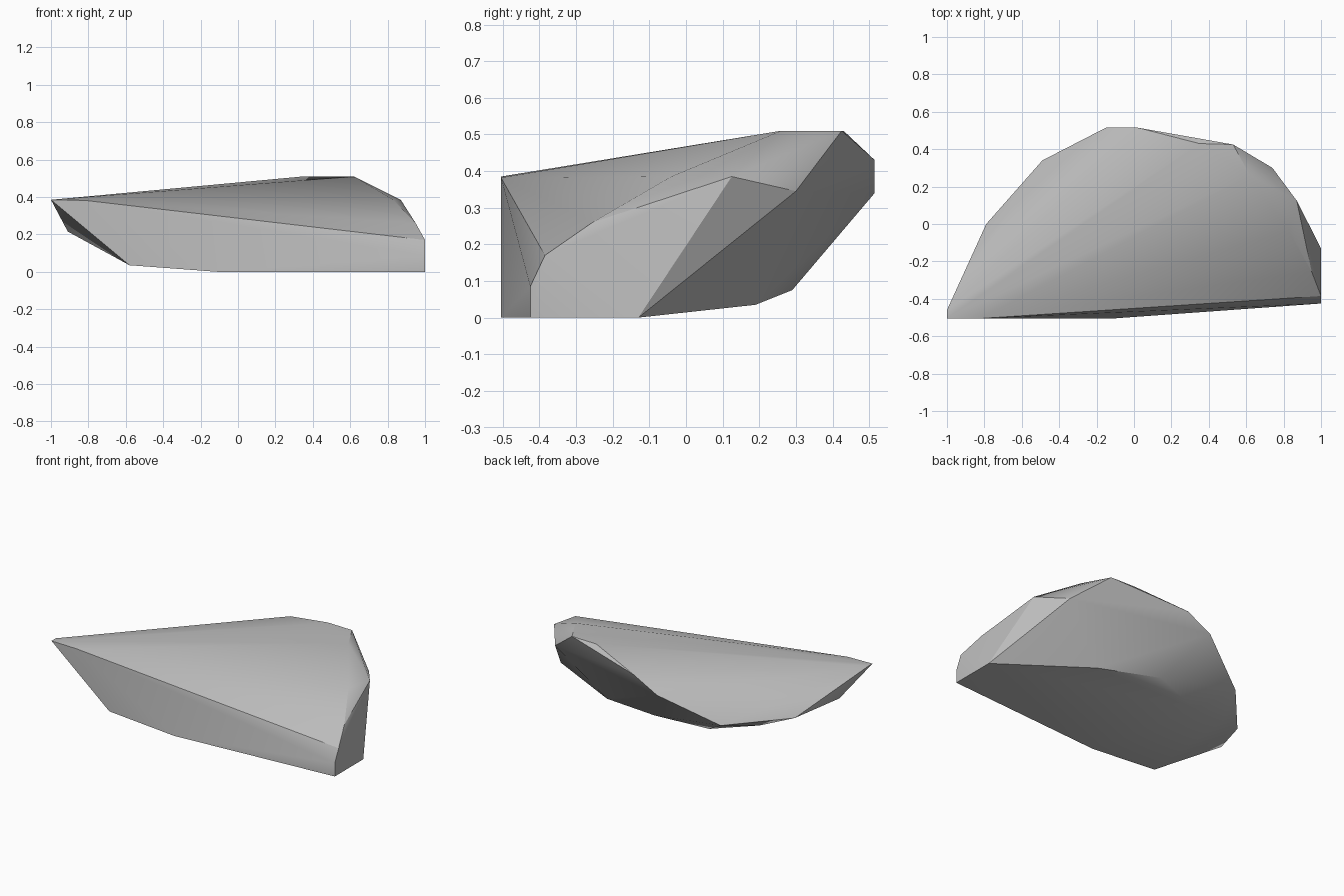
import bpy, bmesh, math

cube = bpy.data.objects.get("Cube")
if cube:
    bpy.data.objects.remove(cube, do_unlink=True)

# Stone colour
stone = bpy.data.materials.new("grey stone")
stone.use_nodes = True
grey = (0.5, 0.5, 0.5, 1)
stone.diffuse_color = grey
stone.node_tree.nodes["Principled BSDF"].inputs["Base Color"].default_value = grey

# Corners of the chipped rock, grouped by region
tip = [(-1, -.46, .385), (-1, -.505, .385), (-.82, -.505, .382), (-.91, -.29, .215)]
base = [(-.58, -.505, .035), (-.11, -.505, 0), (1, -.425, 0), (1, -.13, 0)]
underside = [(.44, .19, .035), (.03, .29, .075), (-.3, .19, .035), (-.6, .09, .1)]
back_rim = [(-.79, 0, .165), (-.49, .34, .165), (-.15, .515, .34), (.02, .515, .43)]
crown = [(.35, .43, .51), (.53, .425, .51), (.62, .26, .51)]
broken_end = [(.83, -.04, .385), (.87, .125, .385), (.74, .3, .345),
              (.95, -.255, .26), (1, -.385, .17), (1, -.425, .085)]

# Rock body: a faceted hull around the corners
bm = bmesh.new()
for corner in tip + base + underside + back_rim + crown + broken_end:
    bm.verts.new(corner)
bmesh.ops.convex_hull(bm, input=bm.verts)
loose = [v for v in bm.verts if not v.link_faces]
bmesh.ops.delete(bm, geom=loose, context='VERTS')
bmesh.ops.recalc_face_normals(bm, faces=bm.faces)
mesh = bpy.data.meshes.new("rock")
bm.to_mesh(mesh)
bm.free()
mesh.materials.append(stone)
rock = bpy.data.objects.new("rock", mesh)
bpy.context.collection.objects.link(rock)

# Soft facets with crisp breaks
bpy.ops.object.select_all(action='DESELECT')
rock.select_set(True)
bpy.context.view_layer.objects.active = rock
bpy.ops.object.shade_smooth_by_angle(angle=math.radians(30))
